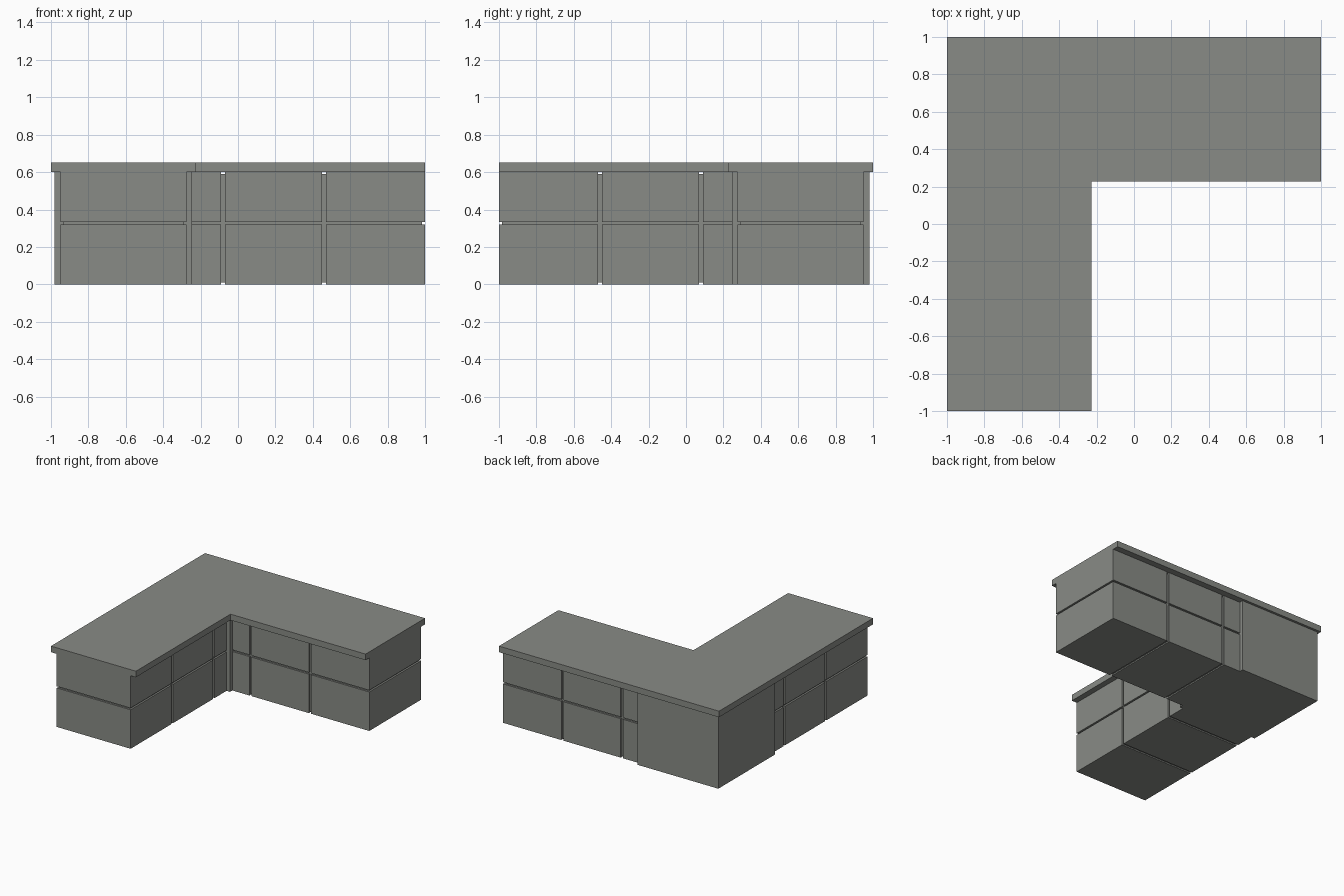
import bpy, bmesh

if "Cube" in bpy.data.objects:
    bpy.data.objects.remove(bpy.data.objects["Cube"])

grey = bpy.data.materials.new("warm_grey")
grey.diffuse_color = (0.25, 0.26, 0.24, 1)
grey.use_nodes = True
grey.node_tree.nodes["Principled BSDF"].inputs["Base Color"].default_value = grey.diffuse_color


def finish(name, bm):
    bmesh.ops.recalc_face_normals(bm, faces=bm.faces)
    mesh = bpy.data.meshes.new(name)
    bm.to_mesh(mesh)
    bm.free()
    mesh.materials.append(grey)
    obj = bpy.data.objects.new(name, mesh)
    bpy.context.collection.objects.link(obj)


def prism(name, outline, z0, z1):
    """Extrude a flat outline from z0 up to z1."""
    bm = bmesh.new()
    face = bm.faces.new([bm.verts.new((x, y, z0)) for x, y in outline])
    top = bmesh.ops.extrude_face_region(bm, geom=[face])["geom"]
    verts = [g for g in top if isinstance(g, bmesh.types.BMVert)]
    bmesh.ops.translate(bm, verts=verts, vec=(0, 0, z1 - z0))
    finish(name, bm)


def box(name, x0, x1, y0, y1, z0, z1, swap=False):
    """Box, optionally mirrored across the diagonal to the other wing."""
    pts = [(x0, y0), (x1, y0), (x1, y1), (x0, y1)]
    if swap:
        pts = [(-y, -x) for x, y in pts]
    prism(name, pts, z0, z1)


# L-shaped countertop
W = 0.228
prism("countertop", [(-1, -1), (-W, -1), (-W, W), (1, W), (1, 1), (-1, 1)], 0.6, 0.65)

# Solid corner cabinet, standing slightly proud of both wings
C0, C1 = 0.245, 0.98
box("corner_cabinet", -C1, -C0, C0, C1, 0, 0.6)

# Two wings of stacked cabinet blocks around a recessed core
Y0, Y1, INSET = 0.276, 0.948, 0.015
sections = [(-C0, -0.09), (-0.07, 0.45), (0.47, 1.0)]
tiers = [("lower", 0, 0.32), ("upper", 0.334, 0.6)]
for wing, swap in (("right", False), ("front", True)):
    box(f"{wing}_core", -C0, 1 - INSET, Y0 + INSET, Y1 - INSET, 0.01, 0.59, swap)
    for i, (x0, x1) in enumerate(sections, 1):
        for tier, z0, z1 in tiers:
            box(f"{wing}_{tier}_cabinet_{i}", x0, x1, Y0, Y1, z0, z1, swap)
